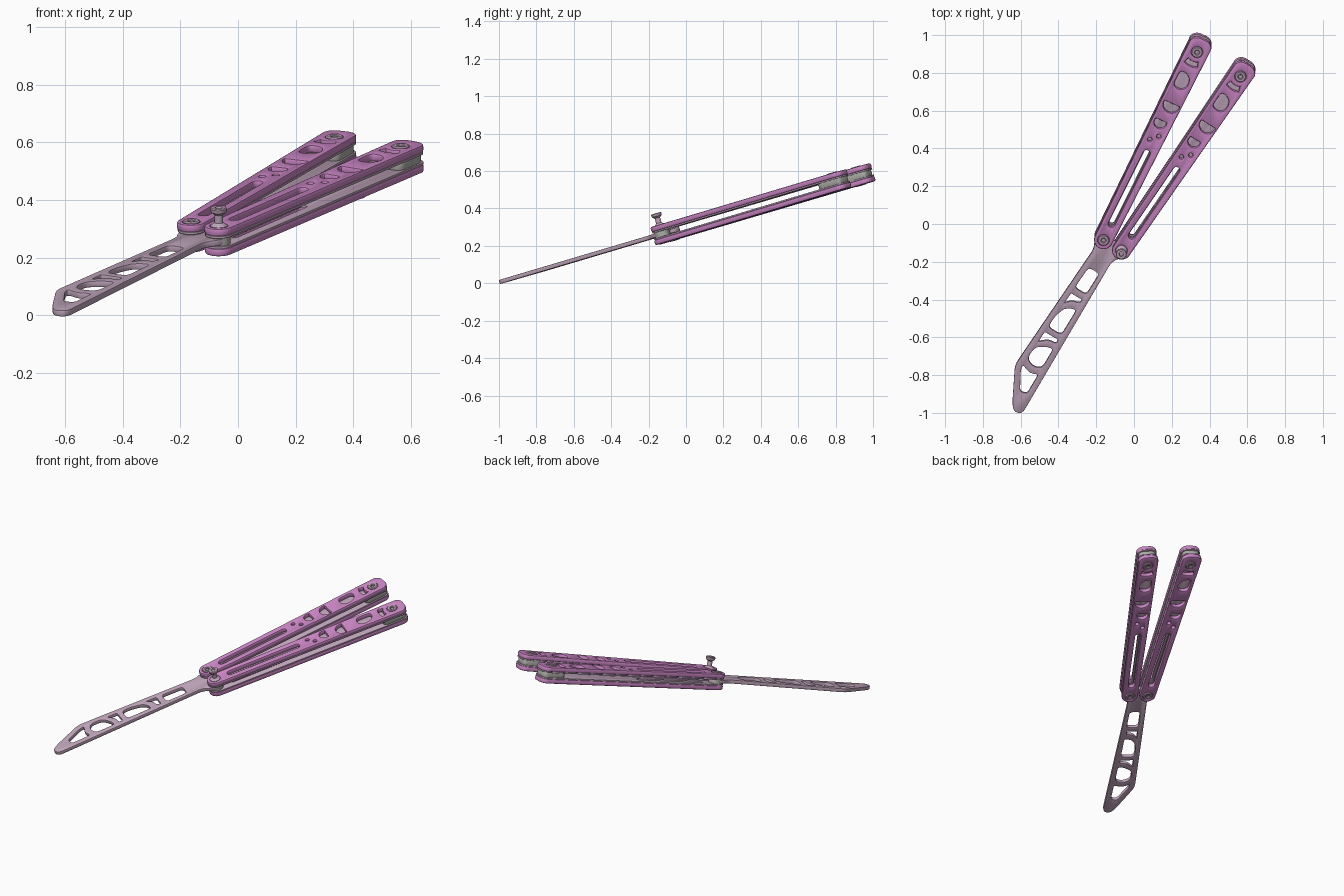
import bpy, bmesh
from math import sin, cos, pi, radians
from mathutils import Matrix, Vector

cube = bpy.data.objects.get("Cube")
if cube:
    bpy.data.objects.remove(cube)


def material(name, rgb):
    m = bpy.data.materials.new(name)
    m.use_nodes = True
    m.diffuse_color = (*rgb, 1)
    m.node_tree.nodes["Principled BSDF"].inputs["Base Color"].default_value = (*rgb, 1)
    return m


PINK = material("orchid_pink", (0.60, 0.24, 0.56))
MAUVE = material("pale_mauve", (0.53, 0.38, 0.50))
GREY = material("neutral_grey", (0.42, 0.42, 0.40))

# The whole tool lies in one tilted plane
PLANE = (Matrix.Translation((0, 0, 0.303)) @ Matrix.Rotation(-0.018, 4, 'Y')
         @ Matrix.Rotation(radians(15.96), 4, 'X'))


def finish(name, mesh, mat, matrix):
    mesh.materials.clear()
    mesh.materials.append(mat)
    ob = bpy.data.objects.new(name, mesh)
    bpy.context.collection.objects.link(ob)
    ob.matrix_world = PLANE @ matrix
    bpy.ops.object.select_all(action='DESELECT')
    ob.select_set(True)
    bpy.context.view_layer.objects.active = ob
    bpy.ops.object.shade_smooth_by_angle(angle=radians(35))
    return ob


def plate(name, loops, half, bevel, mat, matrix):
    """Flat plate: first loop is the outline, the others are holes."""
    cu = bpy.data.curves.new(name, 'CURVE')
    cu.dimensions = '2D'
    cu.fill_mode = 'BOTH'
    cu.extrude = half - bevel
    cu.bevel_depth = bevel
    cu.bevel_resolution = 1
    for loop in loops:
        sp = cu.splines.new('POLY')
        sp.points.add(len(loop) - 1)
        for p, (x, y) in zip(sp.points, loop):
            p.co = (x, y, 0, 1)
        sp.use_cyclic_u = True
    tmp = bpy.data.objects.new(name + "_curve", cu)
    bpy.context.collection.objects.link(tmp)
    deps = bpy.context.evaluated_depsgraph_get()
    mesh = bpy.data.meshes.new_from_object(tmp.evaluated_get(deps))
    bpy.data.objects.remove(tmp)
    bm = bmesh.new()
    bm.from_mesh(mesh)
    bmesh.ops.remove_doubles(bm, verts=bm.verts, dist=0.0002)
    bmesh.ops.recalc_face_normals(bm, faces=bm.faces)
    bm.to_mesh(mesh)
    bm.free()
    return finish(name, mesh, mat, matrix)


def lathe(name, profile, mat, matrix):
    bm = bmesh.new()
    vs = [bm.verts.new((r, 0, z)) for r, z in profile]
    es = [bm.edges.new(pair) for pair in zip(vs, vs[1:])]
    bmesh.ops.spin(bm, geom=vs + es, cent=(0, 0, 0), axis=(0, 0, 1),
                   angle=2 * pi, steps=28)
    bmesh.ops.remove_doubles(bm, verts=bm.verts, dist=0.0002)
    bmesh.ops.recalc_face_normals(bm, faces=bm.faces)
    mesh = bpy.data.meshes.new(name)
    bm.to_mesh(mesh)
    bm.free()
    return finish(name, mesh, mat, matrix)


def arc(cx, cy, r, a0, a1, n=16):
    return [(cx + r * cos(radians(a0 + (a1 - a0) * i / n)),
             cy + r * sin(radians(a0 + (a1 - a0) * i / n))) for i in range(n + 1)]


def circle(cx, cy, r):
    return arc(cx, cy, r, 0, 345, 23)


def rounded(pts, r, n=5):
    """Polygon with its corners rounded off."""
    out = []
    pts = [Vector(p) for p in pts]
    for i, p in enumerate(pts):
        a, b = pts[i - 1] - p, pts[(i + 1) % len(pts)] - p
        a *= min(r / a.length, 0.48)
        b *= min(r / b.length, 0.48)
        for k in range(n + 1):
            t = k / n
            q = p + a * (1 - t) ** 2 + b * t ** 2
            out.append((q.x, q.y))
    return out


def slot(u0, u1, r):
    return arc(u0, 0, r, 90, 270) + arc(u1, 0, r, -90, 90)


LENGTH = 1.15   # pivot screw to end screw


def outline(inset):
    w0, w1, end = 0.050 - inset, 0.062 - inset, 1.228 - inset
    tail = rounded([(1.1, -w1), (end - 0.02, -w1), (end, -w1 + 0.025),
                    (end, w1 - 0.025), (end - 0.02, w1), (1.1, w1)], 0.015)
    return arc(0, 0, w0, 90, 270) + tail[6:-6]


# Hole pattern of one handle scale
small_holes = [circle(0.607, 0.018, 0.018), circle(0.642, -0.018, 0.018)]
windows = [
    rounded(arc(0.715, 0.008, 0.040, 60, 300), 0.01, 2),
    rounded(arc(0.830, -0.004, 0.052, 75, 285), 0.01, 2),
    rounded([(0.925, 0.043), (0.915, -0.01), (0.945, -0.043),
             (1.00, -0.038), (1.03, 0.0), (1.025, 0.043)], 0.03),
]
crescent = arc(LENGTH, 0, 0.092, 150, 210) + arc(LENGTH, 0, 0.050, 220, 140)
screw_holes = [circle(0, 0, 0.037), circle(LENGTH, 0, 0.037)]
scale_loops = ([outline(0.007), slot(0.10, 0.53, 0.025)] + small_holes
               + windows + [crescent] + screw_holes)
liner_loops = [outline(0.003), slot(0.10, 0.53, 0.015)]

screw = [(0, 0.042), (0.011, 0.042), (0.011, 0.050), (0.015, 0.053), (0.026, 0.053),
         (0.030, 0.049), (0.030, 0.018), (0, 0.018)]
post = [(0, 0.106), (0.011, 0.106), (0.013, 0.114), (0.026, 0.114), (0.029, 0.110),
        (0.027, 0.098), (0.015, 0.088), (0.015, 0.060), (0.024, 0.052),
        (0.030, 0.049), (0.030, 0.018), (0, 0.018)]
barrel = [(0, 0.016), (0.040, 0.016), (0.040, -0.016), (0, -0.016)]

# Two handles, each with paired scales and liners
for side, pivot, angle in (("right", (-0.161, -0.076), 64.2),
                           ("left", (-0.066, -0.134), 56.5)):
    base = Matrix.Translation((*pivot, 0)) @ Matrix.Rotation(radians(angle), 4, 'Z')
    for level, s in (("upper", 1), ("lower", -1)):
        tag = f"{side}_{level}"
        plate(tag + "_scale", scale_loops, 0.014, 0.007, PINK,
              base @ Matrix.Translation((0, 0, 0.036 * s)))
        plate(tag + "_liner", liner_loops, 0.004, 0.001, MAUVE,
              base @ Matrix.Translation((0, 0, 0.0185 * s)))
        flip = Matrix.Rotation(0 if s > 0 else pi, 4, 'X')
        lathe(tag + "_end_screw", screw, MAUVE,
              base @ Matrix.Translation((LENGTH, 0, 0)) @ flip)
        raised = side == "left" and s > 0
        lathe(tag + ("_raised_pin" if raised else "_pivot_screw"),
              post if raised else screw, MAUVE, base @ flip)
    lathe(side + "_pivot_washer", barrel, GREY, base)
    # End spacer between the liners
    plate(side + "_end_spacer",
          [rounded([(1.07, -0.05), (1.215, -0.05), (1.215, 0.05), (1.07, 0.05)], 0.03)],
          0.016, 0.002, GREY, base)

# Blunt practice blade with skeleton windows
blade_outline = rounded([
    (0.075, 0.066), (0.03, 0.092), (-0.035, 0.09), (-0.04, 0.03), (-0.01, 0.0),
    (-0.04, -0.03), (-0.035, -0.085), (0.03, -0.085), (0.085, -0.045),
    (0.96, -0.080), (1.05, -0.083), (1.06, -0.040), (1.02, -0.010),
    (0.845, 0.083), (0.79, 0.083)], 0.03)
blade_windows = [
    ([(0.175, -0.030), (0.175, 0.042), (0.315, 0.046), (0.315, -0.032)], 0.025),
    ([(0.345, 0.047), (0.345, -0.030), (0.372, -0.025), (0.385, 0.018), (0.42, 0.048)], 0.012),
    ([(0.405, -0.033), (0.43, 0.03), (0.50, 0.052), (0.575, 0.052), (0.575, -0.037)], 0.03),
    ([(0.60, 0.053), (0.60, -0.037), (0.628, -0.037), (0.635, 0.01), (0.672, 0.053)], 0.012),
    ([(0.655, -0.042), (0.665, 0.0), (0.70, 0.053), (0.775, 0.055), (0.802, 0.01),
      (0.785, -0.046)], 0.03),
    ([(0.815, 0.056), (0.835, 0.0), (0.818, -0.048), (0.945, -0.053), (0.955, -0.01),
      (0.85, 0.05)], 0.02),
]
blade_frame = Matrix.Translation((-0.1135, -0.1065, 0)) @ Matrix(
    ((-cos(radians(58)), -sin(radians(58)), 0, 0),
     (-sin(radians(58)), cos(radians(58)), 0, 0),
     (0, 0, -1, 0), (0, 0, 0, 1)))
plate("practice_blade", [blade_outline] + [rounded(p, r) for p, r in blade_windows],
      0.011, 0.003, MAUVE, blade_frame)
